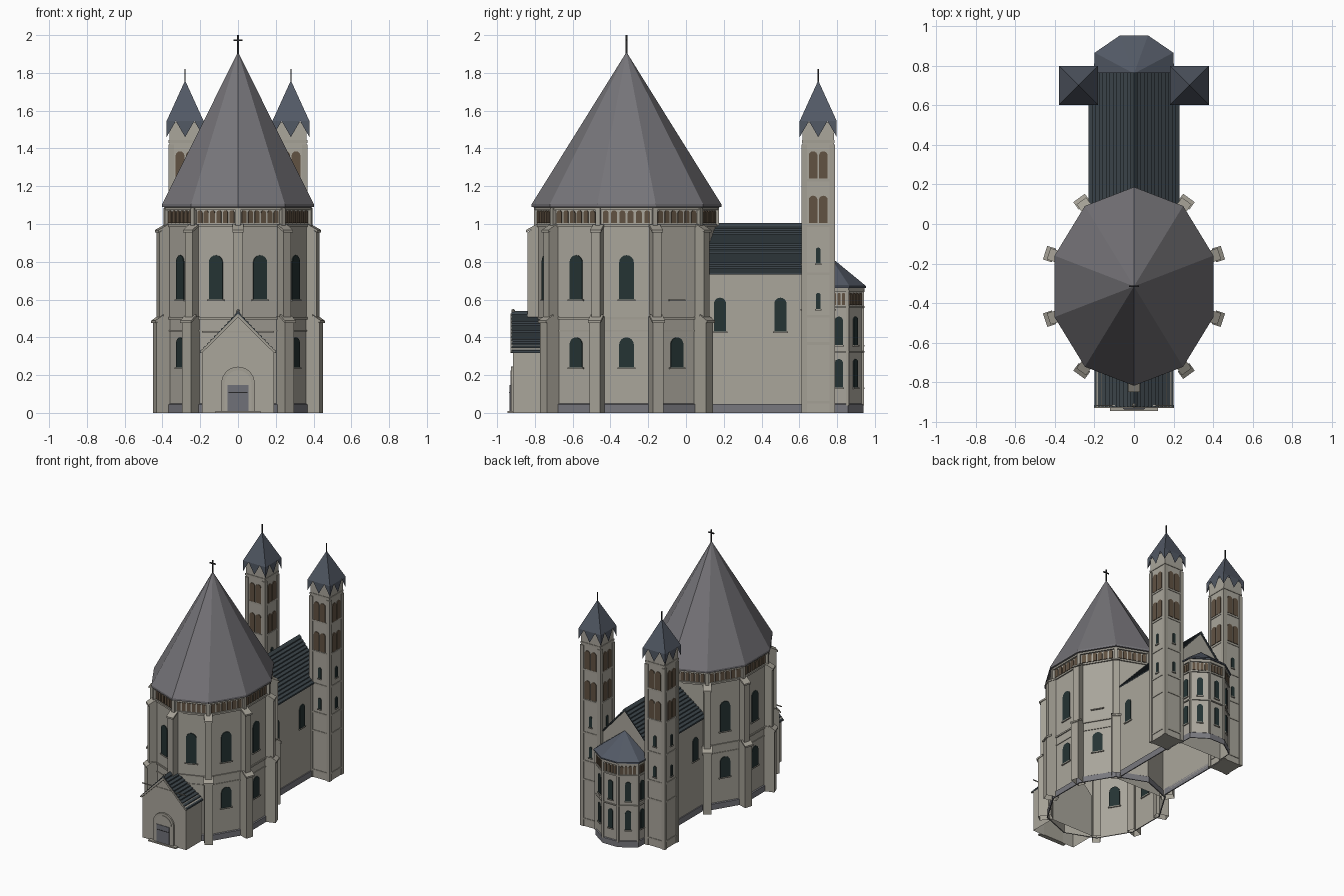
import bpy, bmesh, math
from mathutils import Matrix, Vector

if "Cube" in bpy.data.objects:
    bpy.data.objects.remove(bpy.data.objects["Cube"], do_unlink=True)


def material(name, r, g, b):
    m = bpy.data.materials.new(name)
    m.use_nodes = True
    m.diffuse_color = (r, g, b, 1)
    m.node_tree.nodes["Principled BSDF"].inputs["Base Color"].default_value = (r, g, b, 1)
    return m


WALL = material("pale_stone", .40, .38, .33)
TRIM = material("trim_stone", .37, .35, .30)
PLINTH = material("plinth_grey", .19, .19, .21)
LEAD = material("lead_grey", .18, .175, .19)
SLATE = material("blue_slate", .085, .10, .13)
TILE = material("dark_tile", .045, .06, .07)
GLASS = material("dark_glass", .018, .033, .033)
BROWN = material("brown_opening", .12, .085, .055)
DOOR = material("door_grey", .16, .165, .19)
METAL = material("black_metal", .02, .02, .022)
WORLD = Matrix()


def finish(name, bm, mat, open_bottom=False):
    bmesh.ops.recalc_face_normals(bm, faces=bm.faces[:])
    if open_bottom:
        low = [f for f in bm.faces if all(v.co.z < .001 for v in f.verts)]
        bmesh.ops.delete(bm, geom=low, context='FACES')
    me = bpy.data.meshes.new(name)
    bm.to_mesh(me)
    bm.free()
    me.materials.append(mat)
    ob = bpy.data.objects.new(name, me)
    bpy.context.scene.collection.objects.link(ob)
    return ob


def loft(bm, loops, closed=True):
    rows = [[bm.verts.new(p) for p in loop] for loop in loops]
    n = len(rows[0])
    for a, b in zip(rows, rows[1:]):
        for i in range(n if closed else n - 1):
            j = (i + 1) % n
            bm.faces.new((a[i], a[j], b[j], b[i]))
    return rows


def prism(bm, M, pts, a, b, axis='y'):
    place = {'x': lambda p, t: (t, p[0], p[1]), 'y': lambda p, t: (p[0], t, p[1]),
             'z': lambda p, t: (p[0], p[1], t)}[axis]
    rows = loft(bm, [[M @ Vector(place(p, t)) for p in pts] for t in (a, b)])
    for r in rows:
        bm.faces.new(r)


def box(bm, M, x0, x1, y0, y1, z0, z1):
    prism(bm, M, [(x0, y0), (x1, y0), (x1, y1), (x0, y1)], z0, z1, 'z')


def arch(w, z0, z1, x=0):
    r = w / 2
    arc = [(x + r * math.cos(math.pi * i / 8), z1 - r + r * math.sin(math.pi * i / 8)) for i in range(9)]
    return [(x + r, z0)] + arc + [(x - r, z0)]


def frame(x, y, angle):
    # local -y points outwards
    return Matrix.Translation((x, y, 0)) @ Matrix.Rotation(angle, 4, 'Z')


def face_frame(p, q):
    d = Vector(q) - Vector(p)
    m = (Vector(p) + Vector(q)) / 2
    return frame(m.x, m.y, math.atan2(d.y, d.x)), d.length


glass, sills, openings = bmesh.new(), bmesh.new(), bmesh.new()


def window(M, w, z0, z1, x=0):
    prism(glass, M, arch(w, z0, z1, x), .01, -.006)
    box(sills, M, x - w * .62, x + w * .62, -.01, .01, z0 - .008, z0)


def arcade(M, length, n, z0, z1):
    pitch = length / n
    for i in range(n):
        prism(openings, M, arch(pitch * .72, z0, z1, (i + .5 - n / 2) * pitch), .01, -.006)


# Ten-sided hall
CY = -.315


def deca(grow, z):
    a, b = .395 + grow, .475 + grow
    return [(a * math.sin(k * math.pi / 5), CY - b * math.cos(k * math.pi / 5), z) for k in range(10)]


bm = bmesh.new()
loft(bm, [deca(0, 0), deca(0, 1.09)])
finish("hall_walls", bm, WALL)

bm = bmesh.new()
loft(bm, [deca(-.01, 1.085), deca(.027, 1.09), deca(.027, 1.105), deca(-.394, 1.908)])
bmesh.ops.holes_fill(bm, edges=bm.edges[:], sides=10)
rows = [v for v in bm.verts if v.co.z > 1.5]
bmesh.ops.pointmerge(bm, verts=rows, merge_co=(0, CY, 1.91))
finish("hall_roof", bm, LEAD)

bm = bmesh.new()
loft(bm, [deca(0, 0), deca(.008, 0), deca(.008, .045), deca(0, .05)])
finish("hall_plinth", bm, PLINTH)

bm = bmesh.new()
for z, h, g in ((.43, .01, .005), (.495, .012, .008), (.985, .014, .01), (1.075, .02, .014)):
    loft(bm, [deca(0, z), deca(g, z), deca(g, z + h), deca(0, z + h)])
finish("hall_string_courses", bm, TRIM)

ring = [p[:2] for p in deca(0, 0)]
for k in range(10):
    M, length = face_frame(ring[k], ring[(k + 1) % 10])
    arcade(M, length - .03, 6, 1.005, 1.072)
    if k in (4, 5):
        continue
    if k != 3:
        window(M, .078, .60, .835)
    else:
        box(sills, M, -.05, .05, -.01, .01, .592, .6)
    if k not in (0, 9):
        window(M, .078, .24, .40)

# Stepped buttresses on the hall corners
bm = bmesh.new()
caps = bmesh.new()
for k in range(10):
    M = frame(*ring[k], k * math.pi / 5)
    box(bm, M, -.012, .012, -.016, .02, .97, 1.085)
    if k == 5:
        continue
    prism(bm, M, [(.03, .45), (-.05, .45), (-.05, .955), (.0, .99), (.03, .99)], -.024, .024, 'x')
    prism(caps, M, [(.0, .985), (-.058, .955), (-.058, .968), (.0, 1.0)], -.03, .03, 'x')
    if k:
        prism(bm, M, [(.03, 0), (-.068, 0), (-.068, .475), (-.04, .51), (.03, .51)], -.03, .03, 'x')
        prism(caps, M, [(-.03, .505), (-.077, .475), (-.077, .488), (-.03, .52)], -.036, .036, 'x')
finish("hall_buttresses", bm, TRIM, True)
finish("buttress_caps", caps, TRIM)


# Gabled bodies with stepped tile roofs
def tile_roof(name, half, z0, z1, y0, y1, n):
    bm = bmesh.new()
    for s in (-1, 1):
        pts = [(0, z1 - .02), (s * half, z0 - .012)]
        for i in range(n):
            t, u = i / n, (i + 1) / n
            pts.append((s * half * (1 - t), z0 + (z1 - z0) * t))
            pts.append((s * half * (1 - u), z0 + (z1 - z0) * u - .009))
        pts[-1] = (0, z1)
        prism(bm, WORLD, pts, y0, y1)
    finish(name, bm, TILE)


def gable_body(name, half, eave, ridge, y0, y1):
    bm = bmesh.new()
    prism(bm, WORLD, [(-half, 0), (half, 0), (half, eave), (0, ridge), (-half, eave)], y0, y1)
    finish(name, bm, WALL, True)


gable_body("nave_walls", .205, .755, .985, .06, .755)
tile_roof("nave_roof", .23, .745, 1.005, .07, .765, 13)
bm = bmesh.new()
for s in (-1, 1):
    M = frame(s * .205, 0, s * math.pi / 2)
    for y in (.18, .5):
        window(M, .065, .43, .61, s * y)
    box(bm, M, *sorted((s * .1, s * .72)), -.008, 0, 0, .048)
finish("nave_plinth", bm, PLINTH)

gable_body("porch_walls", .19, .335, .52, -.915, -.70)
tile_roof("porch_roof", .20, .33, .54, -.925, -.72, 11)
M = frame(0, -.915, 0)
bm = bmesh.new()
for s in (-1, 1):
    prism(bm, M, [(s * .203, .322), (0, .525), (0, .505), (s * .19, .318)], 0, -.014)
box(bm, M, -.19, .19, -.004, 0, .425, .433)
prism(bm, M, arch(.18, 0, .245), .005, -.012)
box(bm, M, -.12, .12, -.03, 0, 0, .01)
bmesh.ops.create_icosphere(bm, subdivisions=1, radius=.011, matrix=Matrix.Translation((0, -.915, .54)))
finish("portal_surround", bm, TRIM)
bm = bmesh.new()
prism(bm, M, arch(.145, .01, .225), 0, -.015)
finish("portal_tympanum", bm, WALL)
bm = bmesh.new()
box(bm, M, -.056, .056, -.019, 0, .01, .148)
finish("portal_door", bm, DOOR)
bm = bmesh.new()
box(bm, M, -.05, .05, -.021, 0, .106, .110)
finish("door_bar", bm, METAL)

# Polygonal apse
half_plan = [(.187, .74), (.182, .855), (.065, .935)]
plan = half_plan + [(-x, y) for x, y in reversed(half_plan)]


def apse(scale, z):
    return [(x * scale, .74 + (y - .74) * scale, z) for x, y in plan]


bm = bmesh.new()
loft(bm, [apse(1, 0), apse(1, .66)], False)
finish("apse_walls", bm, WALL)
bm = bmesh.new()
loft(bm, [apse(.9, .66), apse(1.09, .662), apse(1.09, .672), [(0, .76, .83)] * 6], False)
bmesh.ops.remove_doubles(bm, verts=bm.verts[:], dist=.0001)
finish("apse_roof", bm, SLATE)
bm = bmesh.new()
loft(bm, [apse(1, 0), apse(1.03, 0), apse(1.03, .045), apse(1, .05)], False)
finish("apse_plinth", bm, PLINTH)
bm = bmesh.new()
for z, h in ((.32, .008), (.555, .012), (.64, .022)):
    loft(bm, [apse(1, z), apse(1.045, z), apse(1.045, z + h), apse(1, z + h)], False)
for p in plan[1:-1]:
    box(bm, frame(*p, 0), -.008, .008, -.008, .008, .04, .65)
finish("apse_trim", bm, TRIM)
for k, (p, q) in enumerate(zip(plan, plan[1:])):
    M, length = face_frame(p, q)
    arcade(M, length - .02, 4, .572, .635)
    shift = {0: .012, 4: -.012}.get(k, 0)
    window(M, .042, .36, .51, shift)
    window(M, .042, .135, .285, shift)

# Twin towers
for side, tx in (("right", -.28), ("left", .28)):
    ty, h, e = .70, .083, .098
    shaft, trim, helm = bmesh.new(), bmesh.new(), bmesh.new()
    box(shaft, frame(tx, ty, 0), -h, h, -h, h, 0, 1.54)
    C = frame(tx, ty, 0)
    for sx in (-1, 1):
        for sy in (-1, 1):
            xs, ys = sorted((sx * .06, sx * .089)), sorted((sy * .06, sy * .089))
            box(trim, C, *xs, *ys, 0, 1.42)
    for z in (.05, .36, .505, .73, .985, 1.225, 1.43):
        box(trim, C, -.087, .087, -.087, .087, z, z + .014)
    # steep helm with hanging points at corners and face centres
    apex = helm.verts.new((tx, ty, 1.76))
    for k in range(4):
        M = frame(tx, ty, k * math.pi / 2)
        F = M @ Matrix.Translation((0, -h, 0))
        for z in (1.005, 1.24):
            for x in (-.027, .027):
                prism(openings, F, arch(.046, z, z + .145, x), .005, -.005)
        window(F, .026, .55, .635)
        window(F, .026, .79, .875)
        xs = [-e, -e / 2, 0, e / 2, e]
        top = [helm.verts.new(M @ Vector((x, -e, 1.545))) for x in xs]
        low = [helm.verts.new(M @ Vector((x, -e, 1.46))) for x in xs[::2]]
        for i in range(4):
            helm.faces.new((apex, top[i], top[i + 1]))
            tip, t = low[(i + 1) // 2], (i + 1) // 2 * 2
            helm.faces.new((top[i], top[i + 1], tip))
    bmesh.ops.remove_doubles(helm, verts=helm.verts[:], dist=.0001)
    finish(side + "_tower_shaft", shaft, WALL)
    finish(side + "_tower_trim", trim, TRIM)
    finish(side + "_tower_helm", helm, SLATE)
    bm = bmesh.new()
    box(bm, C, -.003, .003, -.003, .003, 1.74, 1.82)
    finish(side + "_tower_finial", bm, METAL)

# Roof cross and gathered openings
bm = bmesh.new()
C = frame(0, CY, 0)
box(bm, C, -.004, .004, -.004, .004, 1.89, 2.0)
box(bm, C, -.025, .025, -.004, .004, 1.97, 1.978)
finish("roof_cross", bm, METAL)
finish("window_glass", glass, GLASS)
finish("window_sills", sills, TRIM)
finish("gallery_openings", openings, BROWN)
